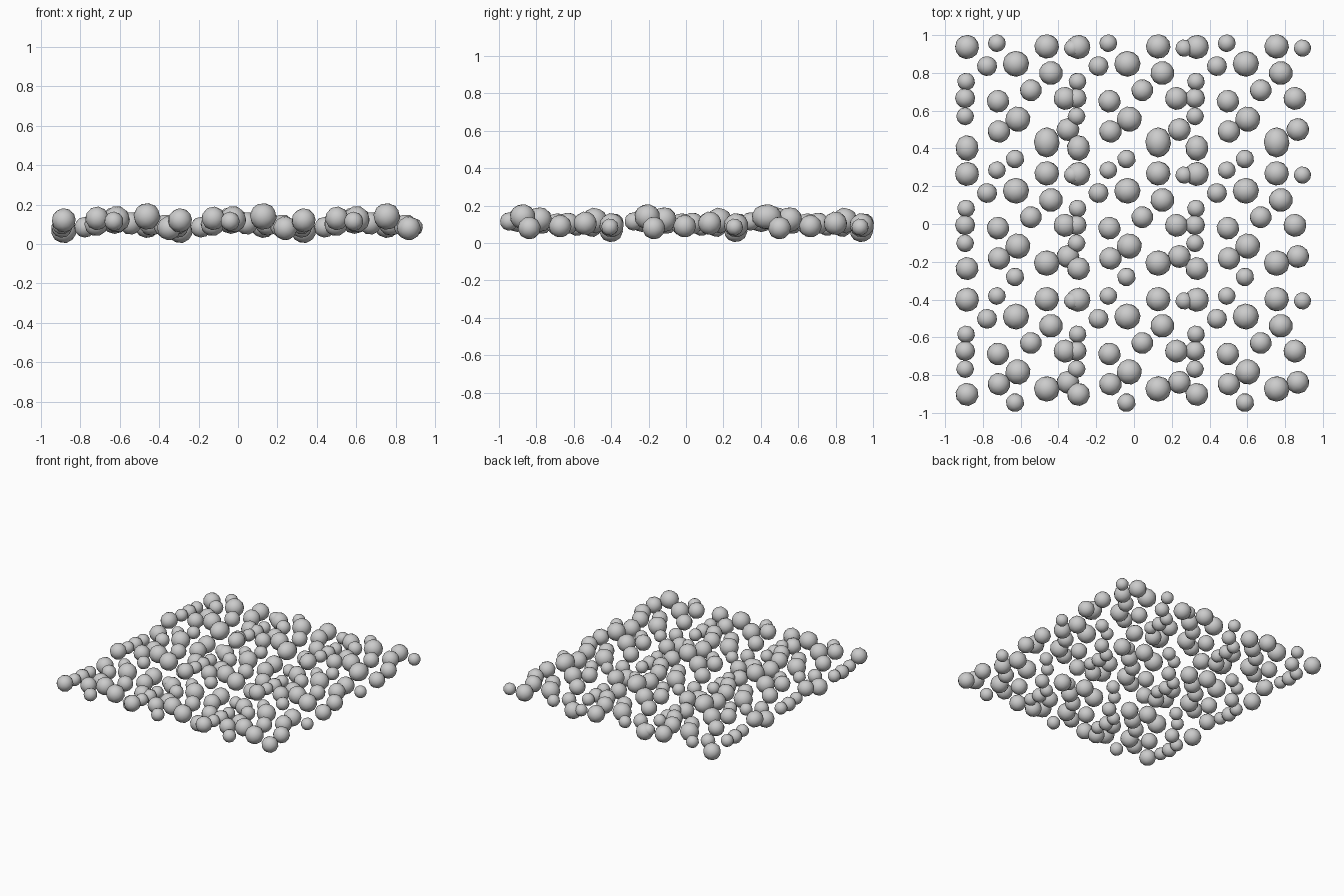
import bpy, bmesh, random
from mathutils import Matrix, Euler

if "Cube" in bpy.data.objects:
    bpy.data.objects.remove(bpy.data.objects["Cube"])

random.seed(4)

# One patch of gravel (back left patch): x, y, z, radius
PEBBLES = [
    (-.884, .937, .068, .064), (-.726, .957, .110, .047), (-.462, .940, .095, .065),
    (-.325, .931, .085, .046), (-.778, .836, .085, .053), (-.625, .848, .120, .069),
    (-.440, .799, .105, .063), (-.889, .754, .085, .047), (-.894, .666, .085, .053),
    (-.894, .570, .095, .047), (-.720, .650, .100, .060), (-.546, .708, .105, .058),
    (-.365, .665, .090, .061), (-.615, .555, .125, .067), (-.715, .490, .130, .060),
    (-.350, .500, .080, .061),
]
# Pebbles along the front edge of each patch
EDGE = [(-.884, .436, .120, .061), (-.462, .465, .140, .068), (-.630, .392, .115, .049)]
# The back row has its edge pebbles pushed forward, two of them stretched: dy, y scale
BACK_ROW_EDGE = [(-.034, 1.12), (-.033, 1.18), (-.048, 1.0)]

COLUMNS = [0, .59, 1.217]
ROWS = [0, -.672, -1.338]


def add_pebble(bm, x, y, z, r, sy=1.0, turn=(0, 0, 0)):
    m = (Matrix.Translation((x, y, z)) @ Matrix.Diagonal((1, sy, 1, 1))
         @ Euler(turn).to_matrix().to_4x4())
    bmesh.ops.create_icosphere(bm, subdivisions=2, radius=r * 1.01, matrix=m)


turns = [[random.uniform(0, 3.14) for _ in range(3)] for _ in PEBBLES + EDGE]

for j, dy in enumerate(ROWS):
    for i, dx in enumerate(COLUMNS):
        bm = bmesh.new()
        for (x, y, z, r), t in zip(PEBBLES, turns):
            add_pebble(bm, x + dx, y + dy, z, r, 1, t)
        for k, (x, y, z, r) in enumerate(EDGE):
            shift, sy = BACK_ROW_EDGE[k] if j == 0 else (0, 1)
            add_pebble(bm, x + dx, y + dy + shift, z, r, sy, turns[len(PEBBLES) + k])
        for f in bm.faces:
            f.smooth = True
        name = f"gravel_patch_{j}_{i}"
        me = bpy.data.meshes.new(name)
        bm.to_mesh(me)
        bm.free()
        bpy.context.collection.objects.link(bpy.data.objects.new(name, me))
